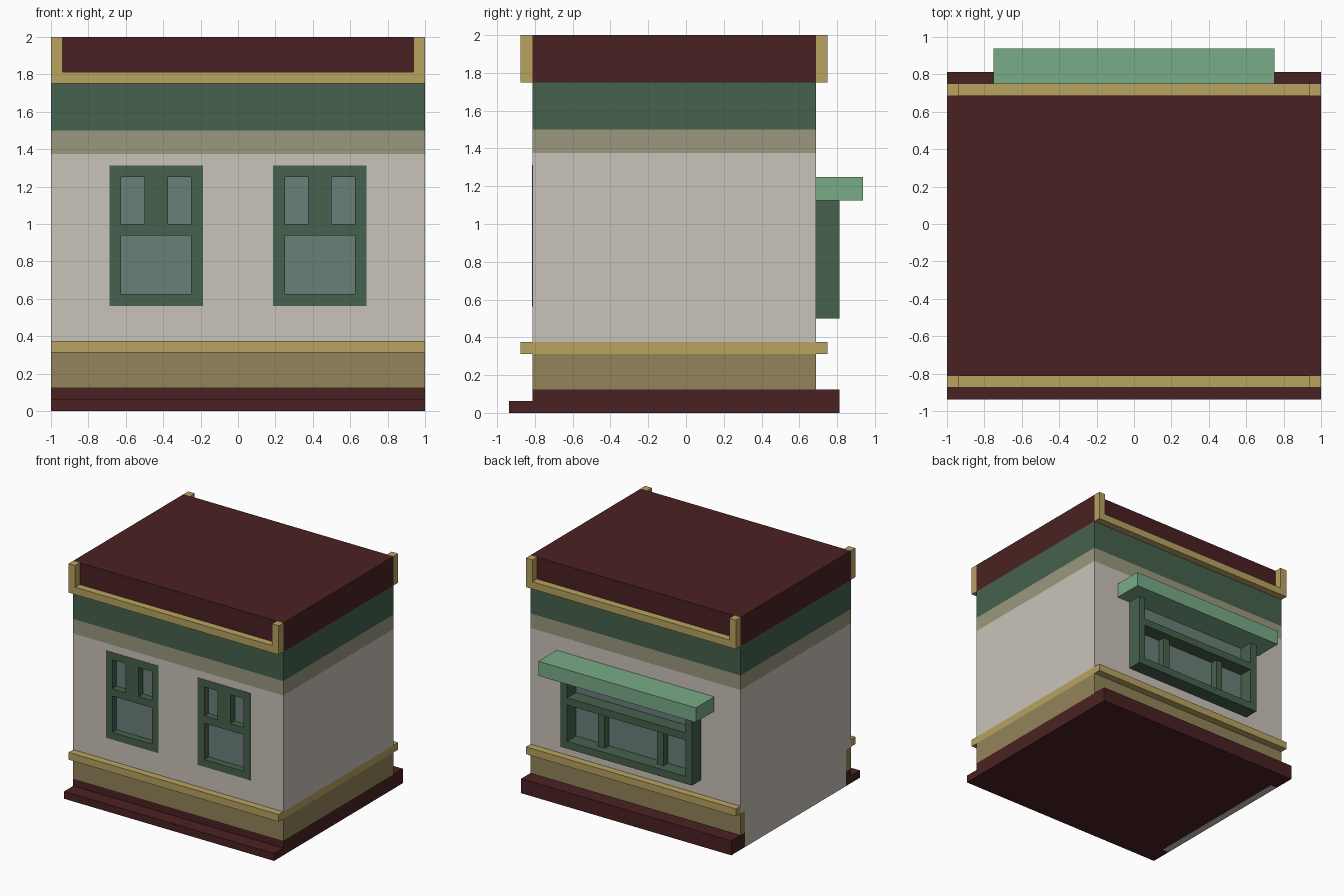
import bpy, bmesh
from mathutils import Vector

if "Cube" in bpy.data.objects:
    bpy.data.objects.remove(bpy.data.objects["Cube"])

P = 1 / 16  # the model sits on a 1/16 grid


def material(name, rgb):
    lin = [(c / 255 / 12.92) if c < 11 else ((c / 255 + 0.055) / 1.055) ** 2.4 for c in rgb]
    m = bpy.data.materials.new(name)
    m.diffuse_color = (*lin, 1)
    m.use_nodes = True
    m.node_tree.nodes["Principled BSDF"].inputs["Base Color"].default_value = m.diffuse_color
    return m


MAROON = material("dark maroon", (74, 33, 34))
TAN = material("tan trim", (184, 163, 96))
OLIVE = material("olive tan", (146, 131, 90))
BEIGE = material("beige plaster", (201, 196, 185))
TAUPE = material("grey tan", (155, 151, 127))
GREEN = material("dark green", (70, 97, 77))
MINT = material("light green", (122, 171, 135))
GLASS = material("grey green glass", (107, 128, 122))


def boxes(name, mat, *specs):
    """One object from boxes (x0, x1, y0, y1, z0, z1) given in grid steps."""
    bm = bmesh.new()
    for x0, x1, y0, y1, z0, z1 in specs:
        cube = bmesh.ops.create_cube(bm, size=1)["verts"]
        for v in cube:
            c = v.co + Vector((0.5, 0.5, 0.5))
            v.co = Vector((x0 + (x1 - x0) * c.x, y0 + (y1 - y0) * c.y, z0 + (z1 - z0) * c.z)) * P
    me = bpy.data.meshes.new(name)
    bm.to_mesh(me)
    bm.free()
    me.materials.append(mat)
    ob = bpy.data.objects.new(name, me)
    bpy.context.collection.objects.link(ob)
    return ob


F, B = -13, 11  # front and back wall planes

# Base with front step; the left side stays open for the plaster wall
boxes("base", MAROON, (-15, 16, F, 13, 0, 2))
boxes("base_front_edge", MAROON, (-16, 16, F, F + 1, 0, 2))
boxes("base_back_edge", MAROON, (-16, 16, B - 1, B + 2, 0, 2))
boxes("front_step", MAROON, (-16, 16, F - 2, F, 0, 1))

# Olive skirting with its ends showing on the left side
boxes("skirting", OLIVE, (-15, 16, F, B, 2, 5),
      (-16, -15, F, F + 1, 2, 5), (-16, -15, B - 1, B, 2, 5))

# Plain lower part of the left wall
boxes("left_wall", BEIGE, (-16, -15, F + 1, B - 1, 0, 5), (-16, -15, F, B, 5, 6))

# Lower trim
boxes("lower_trim", TAN, (-15, 16, F, B, 5, 6),
      (-16, 16, F - 1, F, 5, 6), (-16, 16, B, B + 1, 5, 6))

# Main wall with window openings, then the upper bands and roof
wall = boxes("main_wall", BEIGE, (-16, 16, F, B, 6, 22))
boxes("frieze_lower", TAUPE, (-16, 16, F, B, 22, 24))
boxes("frieze_upper", GREEN, (-16, 16, F, B, 24, 28))
boxes("roof_block", MAROON, (-16, 16, F, B, 28, 32))

cutter = boxes("window_cutter", BEIGE, (-11, -3, F - 1, F + 1, 9, 21), (3, 11, F - 1, F + 1, 9, 21))
cutter.hide_render = True
mod = wall.modifiers.new("openings", "BOOLEAN")
mod.operation, mod.solver, mod.object = "DIFFERENCE", "EXACT", cutter
bpy.context.view_layer.objects.active = wall
bpy.ops.object.modifier_apply(modifier=mod.name)
bpy.data.objects.remove(cutter)

# Cornice rails with end posts, front and back
for name, y in (("front", F - 1), ("back", B)):
    boxes(name + "_cornice", TAN, (-16, 16, y, y + 1, 28, 29),
          (-16, -15, y, y + 1, 29, 32), (15, 16, y, y + 1, 29, 32))

# Front windows: flush frame, recessed panes
for name, x in (("left", -11), ("right", 3)):
    y0, y1 = F - 0.05, F + 1
    boxes(name + "_window_frame", GREEN,
          (x, x + 1, y0, y1, 9, 21), (x + 7, x + 8, y0, y1, 9, 21),
          (x + 1, x + 7, y0, y1, 9, 10), (x + 1, x + 7, y0, y1, 15, 16),
          (x + 1, x + 7, y0, y1, 20, 21), (x + 3, x + 5, y0, y1, 16, 20))
    boxes(name + "_window_glass", GLASS, (x + 1, x + 7, F + 0.9, F + 1.1, 10, 20))

# Back shop window: posts, sill, transom, recessed mullions and glass
boxes("shop_window_frame", GREEN,
      (-10, -9, B, B + 2, 8, 18), (9, 10, B, B + 2, 8, 18),
      (-9, 9, B, B + 2, 8, 9), (-9, 9, B, B + 2, 14, 15))
boxes("shop_window_mullions", GREEN, (-5, -4, B, B + 1, 9, 14), (4, 5, B, B + 1, 9, 14))
boxes("shop_window_glass", GLASS, (-9, 9, B - 0.05, B + 0.05, 9, 18))

# Awning over the shop window
boxes("awning", MINT, (-12, 12, B, B + 4, 18, 20))
